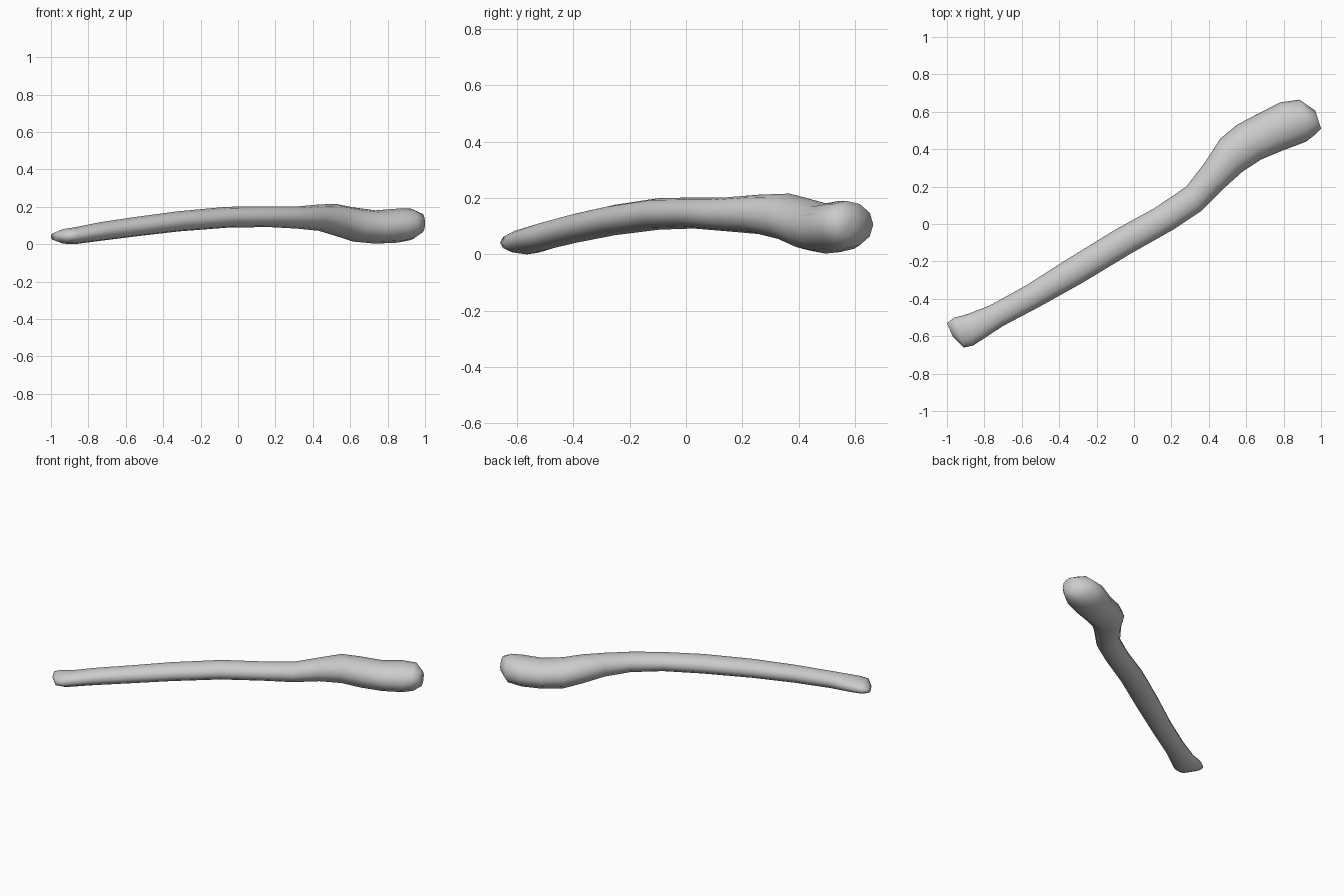
import bpy, bmesh, math
from mathutils import Vector

SIDES = 12

# Cross-sections: left edge x, y, right edge x, y, bottom z, top z
sections = [
    (-1.00, -0.53, -0.97, -0.60, 0.022, 0.060),
    (-0.96, -0.50, -0.91, -0.66, 0.003, 0.081),
    (-0.89, -0.482, -0.86, -0.65, 0.000, 0.090),
    (-0.77, -0.435, -0.70, -0.545, 0.018, 0.118),
    (-0.58, -0.33, -0.51, -0.445, 0.042, 0.146),
    (-0.36, -0.19, -0.28, -0.317, 0.068, 0.176),
    (-0.10, -0.03, -0.02, -0.16, 0.088, 0.200),
    (0.11, 0.085, 0.21, -0.03, 0.092, 0.202),
    (0.28, 0.20, 0.36, 0.07, 0.083, 0.202),
    (0.38, 0.33, 0.48, 0.19, 0.072, 0.212),
    (0.46, 0.455, 0.58, 0.28, 0.045, 0.216),
    (0.55, 0.53, 0.68, 0.345, 0.014, 0.197),
    (0.67, 0.593, 0.80, 0.395, 0.003, 0.181),
    (0.78, 0.65, 0.92, 0.44, 0.008, 0.190),
    (0.885, 0.665, 0.965, 0.475, 0.022, 0.190),
    (0.97, 0.605, 1.00, 0.51, 0.062, 0.163),
]

# Loft the limb through elliptical rings
bm = bmesh.new()
rings = []
for lx, ly, rx, ry, z0, z1 in sections:
    zc = (z0 + z1) / 2
    left, right = Vector((lx, ly, zc)), Vector((rx, ry, zc))
    center, across = (left + right) / 2, (right - left) / 2
    up = Vector((0, 0, (z1 - z0) / 2))
    ring = []
    for i in range(SIDES):
        a = 2 * math.pi * i / SIDES
        ring.append(bm.verts.new(center + across * math.cos(a) + up * math.sin(a)))
    rings.append(ring)
for r0, r1 in zip(rings, rings[1:]):
    for i in range(SIDES):
        j = (i + 1) % SIDES
        bm.faces.new((r0[i], r0[j], r1[j], r1[i]))

# Rounded end caps
bm.faces.new(rings[0])
bm.faces.new(rings[-1])
bmesh.ops.recalc_face_normals(bm, faces=bm.faces[:])
for f in bm.faces:
    f.smooth = True

mesh = bpy.data.meshes.new("curved_club")
bm.to_mesh(mesh)
bm.free()
bpy.context.collection.objects.link(bpy.data.objects.new("curved_club", mesh))
